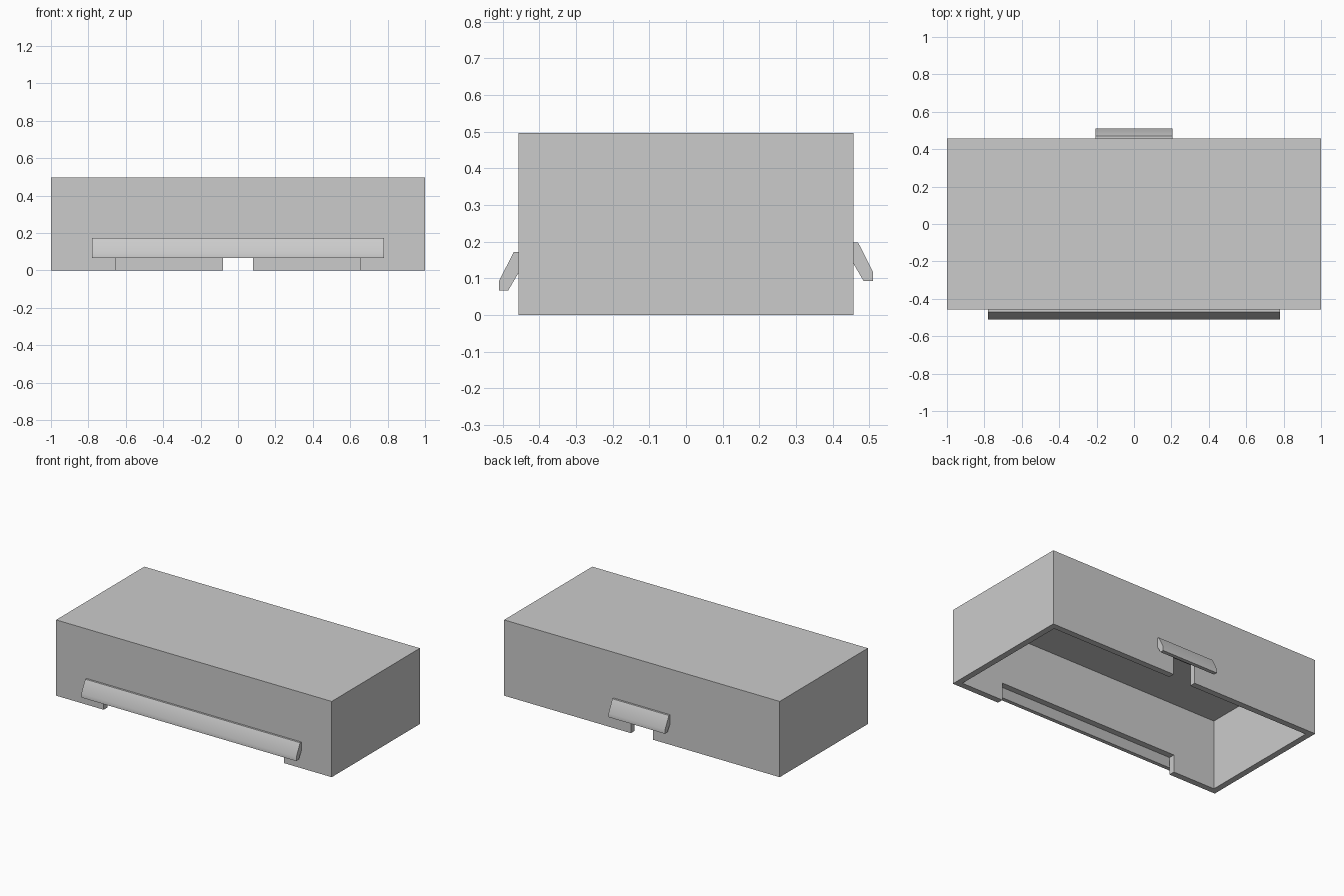
import bpy
import bmesh
import math

cube = bpy.data.objects.get("Cube")
if cube:
    bpy.data.objects.remove(cube, do_unlink=True)

HALF_DEPTH, HEIGHT, WALL = 0.457, 0.497, 0.04

grey = bpy.data.materials.new("plain grey")
grey.use_nodes = True
colour = (0.6, 0.6, 0.6, 1)
grey.diffuse_color = colour
grey.node_tree.nodes["Principled BSDF"].inputs["Base Color"].default_value = colour


def extrude_x(name, profile, half_width):
    """Solid with a (y, z) profile, centred along x."""
    bm = bmesh.new()
    face = bm.faces.new([bm.verts.new((-half_width, y, z)) for y, z in profile])
    out = bmesh.ops.extrude_face_region(bm, geom=[face])
    moved = [v for v in out["geom"] if isinstance(v, bmesh.types.BMVert)]
    bmesh.ops.translate(bm, verts=moved, vec=(2 * half_width, 0, 0))
    bmesh.ops.recalc_face_normals(bm, faces=bm.faces)
    mesh = bpy.data.meshes.new(name)
    bm.to_mesh(mesh)
    bm.free()
    mesh.materials.append(grey)
    obj = bpy.data.objects.new(name, mesh)
    bpy.context.collection.objects.link(obj)
    return obj


def box(name, half_width, y0, y1, z0, z1):
    return extrude_x(name, [(y0, z0), (y1, z0), (y1, z1), (y0, z1)], half_width)


def cut(target, cutter):
    cutter.hide_render = True
    mod = target.modifiers.new(cutter.name, "BOOLEAN")
    mod.operation = "DIFFERENCE"
    mod.solver = "EXACT"
    mod.object = cutter
    bpy.context.view_layer.objects.active = target
    bpy.ops.object.modifier_apply(modifier=mod.name)
    bpy.data.objects.remove(cutter, do_unlink=True)


# Hollow cover, open underneath
cover = box("cover", 1, -HALF_DEPTH, HALF_DEPTH, 0, HEIGHT)
inner = HALF_DEPTH - WALL
cut(cover, box("cavity", 1 - WALL, -inner, inner, -0.1, HEIGHT - WALL))

# Each long wall has a notch at the bottom and a sloping lip above it
for side, sign, notch, lip_half, lift in (
    ("front", -1, 0.655, 0.78, 0.115),
    ("back", 1, 0.08, 0.205, 0.14),
):
    y0, y1 = sorted((sign * (inner - 0.02), sign * (HALF_DEPTH + 0.02)))
    cut(cover, box(side + "_notch", notch, y0, y1, -0.1, lift))
    profile = [(0, 0.057), (0.013, 0.057), (0.053, -0.022),
               (0.053, -0.048), (0.028, -0.048), (0, 0)]
    lip = extrude_x(side + "_lip",
                    [(sign * (HALF_DEPTH + y), lift + z) for y, z in profile],
                    lip_half)
    bpy.ops.object.select_all(action="DESELECT")
    lip.select_set(True)
    bpy.context.view_layer.objects.active = lip
    bpy.ops.object.shade_smooth_by_angle(angle=math.radians(30))
